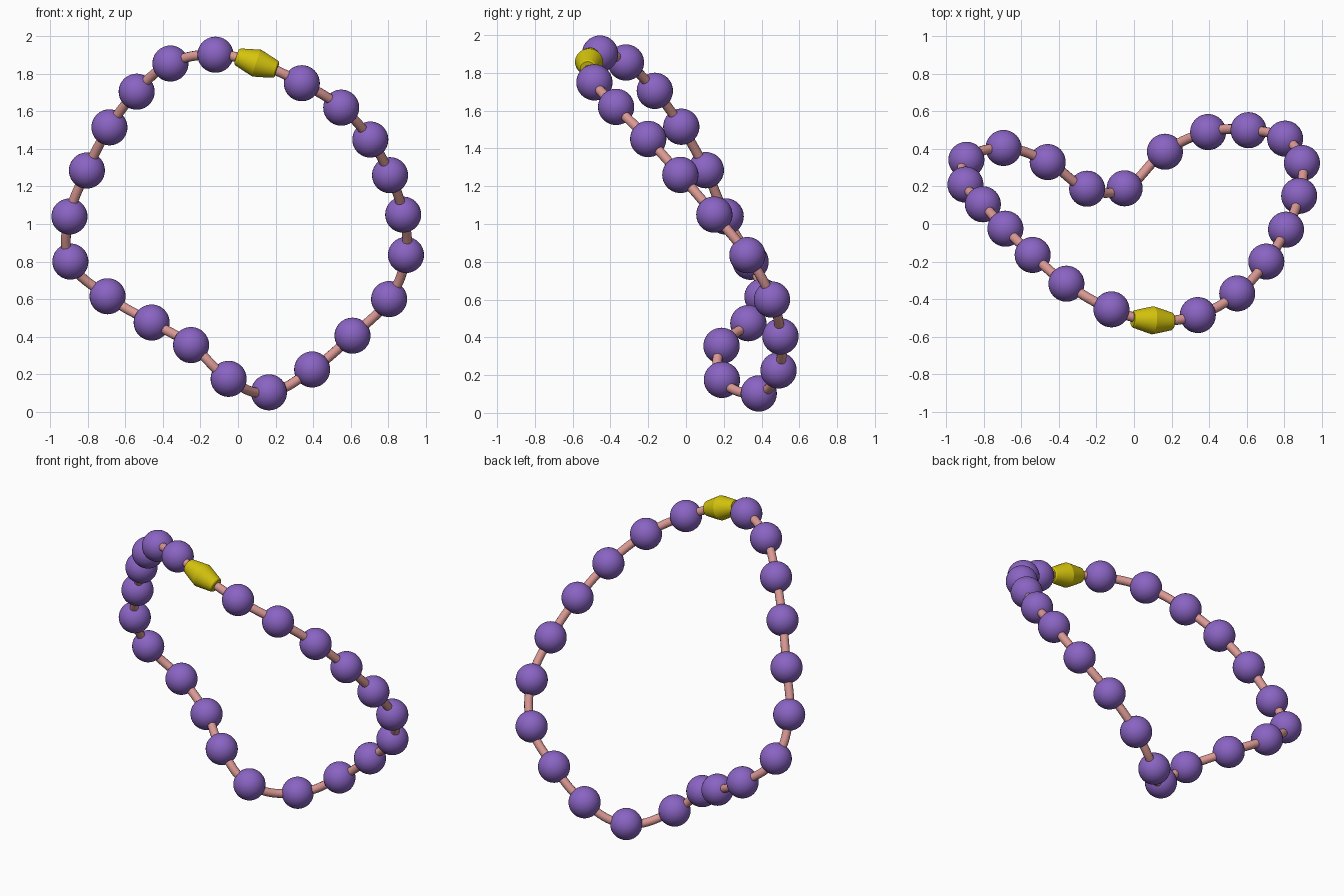
import bpy, bmesh, math
from mathutils import Vector

if "Cube" in bpy.data.objects:
    bpy.data.objects.remove(bpy.data.objects["Cube"])

def material(name, rgb):
    m = bpy.data.materials.new(name)
    m.diffuse_color = (*rgb, 1)
    m.use_nodes = True
    m.node_tree.nodes["Principled BSDF"].inputs["Base Color"].default_value = m.diffuse_color
    return m

PURPLE = material("purple", (0.254, 0.127, 0.546))
PINK = material("pink", (0.71, 0.32, 0.30))
YELLOW = material("yellow", (0.66, 0.55, 0.004))

# Bead centres, clockwise from the clasp seen from the front
BEADS = [
    (.34, -.485, 1.75), (.55, -.37, 1.62), (.705, -.2, 1.45), (.81, -.03, 1.26),
    (.88, .15, 1.05), (.895, .325, .835), (.805, .455, .60), (.61, .50, .405),
    (.395, .49, .225), (.165, .385, .103), (-.05, .19, .175), (-.25, .188, .355),
    (-.46, .33, .475), (-.695, .405, .615), (-.893, .342, .80), (-.898, .21, 1.04),
    (-.805, .105, 1.285), (-.685, -.025, 1.515), (-.54, -.165, 1.705),
    (-.36, -.318, 1.855), (-.12, -.455, 1.902)]
CLASP = Vector((.10, -.513, 1.857))
BEAD_R, CORD_R = 0.096, 0.026

def add_object(name, bm, mat):
    me = bpy.data.meshes.new(name)
    bm.to_mesh(me)
    bm.free()
    me.materials.append(mat)
    ob = bpy.data.objects.new(name, me)
    bpy.context.collection.objects.link(ob)
    return ob

# Round beads
for i, p in enumerate(BEADS):
    bm = bmesh.new()
    bmesh.ops.create_uvsphere(bm, u_segments=32, v_segments=20, radius=BEAD_R)
    for f in bm.faces:
        f.smooth = True
    add_object(f"bead_{i + 1:02d}", bm, PURPLE).location = p

# Cord threaded through every bead and the clasp
cu = bpy.data.curves.new("cord", "CURVE")
cu.dimensions = "3D"
cu.bevel_depth = CORD_R
cu.bevel_resolution = 4
cu.resolution_u = 10
sp = cu.splines.new("BEZIER")
pts = BEADS + [tuple(CLASP)]
sp.bezier_points.add(len(pts) - 1)
for bp, p in zip(sp.bezier_points, pts):
    bp.co = p
    bp.handle_left_type = bp.handle_right_type = "AUTO"
sp.use_cyclic_u = True
cu.materials.append(PINK)
bpy.context.collection.objects.link(bpy.data.objects.new("cord", cu))

# Double-cone clasp: lathe a profile of (position along cord, radius)
profile = [(-.113, .040), (-.106, .047), (-.055, .061), (0, .075),
           (.055, .061), (.106, .047), (.113, .040)]
N = 32
bm = bmesh.new()
rings = [[bm.verts.new((r * math.cos(2 * math.pi * k / N),
                        r * math.sin(2 * math.pi * k / N), t)) for k in range(N)]
         for t, r in profile]
for a, b in zip(rings, rings[1:]):
    for k in range(N):
        j = (k + 1) % N
        bm.faces.new((a[k], a[j], b[j], b[k]))
bm.faces.new(rings[0][::-1])
bm.faces.new(rings[-1])
clasp = add_object("clasp", bm, YELLOW)
clasp.location = CLASP
axis = Vector(BEADS[0]) - Vector(BEADS[-1])
clasp.rotation_mode = "QUATERNION"
clasp.rotation_quaternion = axis.to_track_quat("Z", "Y")
bpy.context.view_layer.objects.active = clasp
clasp.select_set(True)
bpy.ops.object.shade_smooth_by_angle(angle=math.radians(20))
